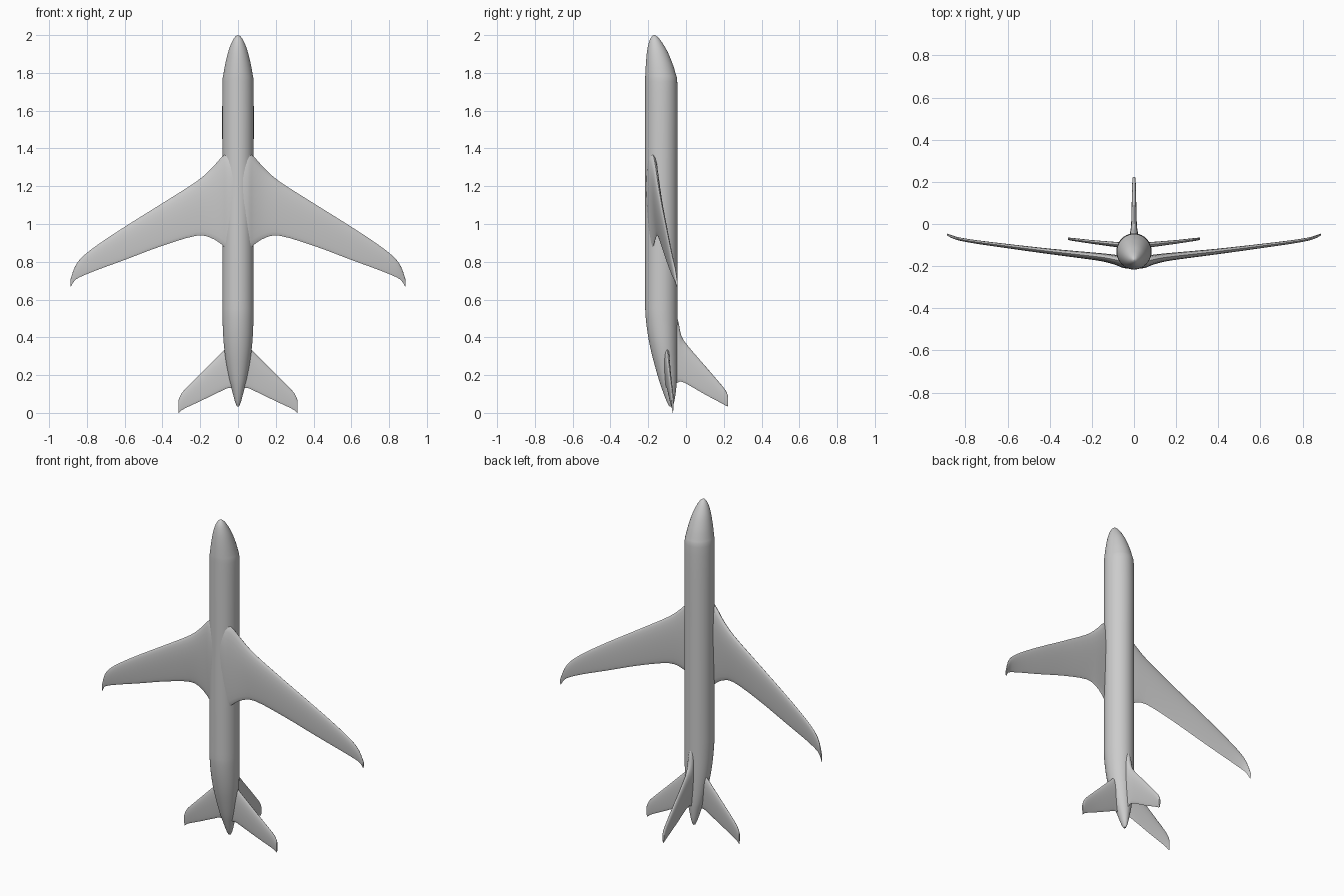
import bpy, bmesh, math
from mathutils import Vector

cube = bpy.data.objects.get("Cube")
if cube:
    bpy.data.objects.remove(cube)

grey = bpy.data.materials.new("light_grey")
grey.use_nodes = True
COLOUR = (0.6, 0.6, 0.6, 1)
grey.diffuse_color = COLOUR
grey.node_tree.nodes["Principled BSDF"].inputs["Base Color"].default_value = COLOUR


def loft(name, rings, mirror=False):
    """Skin a list of equal-length closed rings and cap both ends."""
    bm = bmesh.new()
    loops = [[bm.verts.new(p) for p in ring] for ring in rings]
    n = len(loops[0])
    for a, b in zip(loops, loops[1:]):
        for i in range(n):
            j = (i + 1) % n
            bm.faces.new((a[i], a[j], b[j], b[i]))
    bm.faces.new(loops[0])
    bm.faces.new(loops[-1])
    bmesh.ops.recalc_face_normals(bm, faces=bm.faces)
    mesh = bpy.data.meshes.new(name)
    bm.to_mesh(mesh)
    bm.free()
    mesh.materials.append(grey)
    obj = bpy.data.objects.new(name, mesh)
    bpy.context.collection.objects.link(obj)
    if mirror:
        obj.modifiers.new("Mirror", "MIRROR").use_axis[0] = True
    bpy.ops.object.select_all(action="DESELECT")
    obj.select_set(True)
    bpy.context.view_layer.objects.active = obj
    bpy.ops.object.shade_smooth_by_angle(angle=math.radians(50))
    return obj


def smooth(rows, steps=4):
    """Catmull-Rom interpolation between rows of numbers."""
    rows = [Vector(r) for r in rows]
    out = []
    for i in range(len(rows) - 1):
        p0, p1 = rows[max(i - 1, 0)], rows[i]
        p2, p3 = rows[i + 1], rows[min(i + 2, len(rows) - 1)]
        for k in range(steps):
            t = k / steps
            out.append(0.5 * (2 * p1 + (p2 - p0) * t
                              + (2 * p0 - 5 * p1 + 4 * p2 - p3) * t * t
                              + (3 * p1 - p0 - 3 * p2 + p3) * t ** 3))
    return out + [rows[-1]]


def airfoil(lead, trail, thick, count=12):
    """Section in (chord, offset): rounded leading edge, thin trailing edge."""
    points = []
    for i in range(2 * count):
        a = math.pi * i / count
        c = (1 - math.cos(a)) / 2
        taper = 1.25 - 0.75 * c
        points.append((lead + (trail - lead) * c, thick / 2 * math.sin(a) * taper))
    return points


# Fuselage: height, half width, belly y, back y
stations = [(0.035, 0.006, -0.088, -0.072), (0.06, 0.016, -0.102, -0.062),
            (0.12, 0.032, -0.125, -0.053), (0.2, 0.052, -0.151, -0.047),
            (0.35, 0.074, -0.19, -0.045), (0.5, 0.082, -0.213, -0.045),
            (0.65, 0.083, -0.216, -0.045), (1.2, 0.083, -0.216, -0.045),
            (1.7, 0.083, -0.216, -0.045), (1.8, 0.076, -0.215, -0.056),
            (1.9, 0.055, -0.208, -0.092), (1.96, 0.034, -0.197, -0.126),
            (1.99, 0.016, -0.183, -0.15), (2.0, 0.002, -0.171, -0.167)]
rings = []
for z, w, lo, hi in smooth(stations):
    rings.append([(w * math.cos(math.tau * i / 40),
                   (lo + hi) / 2 + (hi - lo) / 2 * math.sin(math.tau * i / 40), z)
                  for i in range(40)])
loft("fuselage", rings)


def side_surface(name, sections):
    loft(name, [[(x, y + off, z) for z, off in airfoil(lead, trail, thick)]
                for x, lead, trail, y, thick in smooth(sections, 3)], mirror=True)


# Wings with blended belly root: x, leading z, trailing z, y, thickness
side_surface("wings", [
    (0.0, 1.38, 0.85, -0.184, 0.062), (0.05, 1.375, 0.86, -0.18, 0.062),
    (0.085, 1.355, 0.89, -0.171, 0.052), (0.14, 1.295, 0.925, -0.16, 0.042),
    (0.22, 1.225, 0.938, -0.15, 0.036), (0.4, 1.11, 0.885, -0.13, 0.028),
    (0.6, 0.985, 0.81, -0.105, 0.022), (0.75, 0.885, 0.755, -0.085, 0.018),
    (0.83, 0.82, 0.722, -0.071, 0.016), (0.865, 0.77, 0.7, -0.06, 0.014),
    (0.887, 0.705, 0.665, -0.05, 0.01)])

# Horizontal stabilisers
side_surface("stabilisers", [
    (0.0, 0.4, 0.13, -0.108, 0.03), (0.05, 0.355, 0.132, -0.102, 0.03),
    (0.09, 0.315, 0.115, -0.097, 0.026), (0.2, 0.205, 0.062, -0.085, 0.019),
    (0.285, 0.12, 0.022, -0.074, 0.015), (0.306, 0.09, 0.006, -0.071, 0.013),
    (0.314, 0.07, 0.0, -0.07, 0.01)])

# Upright tail fin: y, leading z, trailing z, thickness
fin = [(-0.08, 0.56, 0.14, 0.04), (-0.045, 0.5, 0.16, 0.04),
       (-0.025, 0.41, 0.165, 0.034), (0.01, 0.355, 0.15, 0.028),
       (0.1, 0.25, 0.098, 0.023), (0.19, 0.145, 0.05, 0.018),
       (0.212, 0.115, 0.037, 0.016), (0.222, 0.09, 0.035, 0.012)]
loft("tail_fin", [[(off, y, z) for z, off in airfoil(lead, trail, thick)]
                  for y, lead, trail, thick in smooth(fin, 3)])
